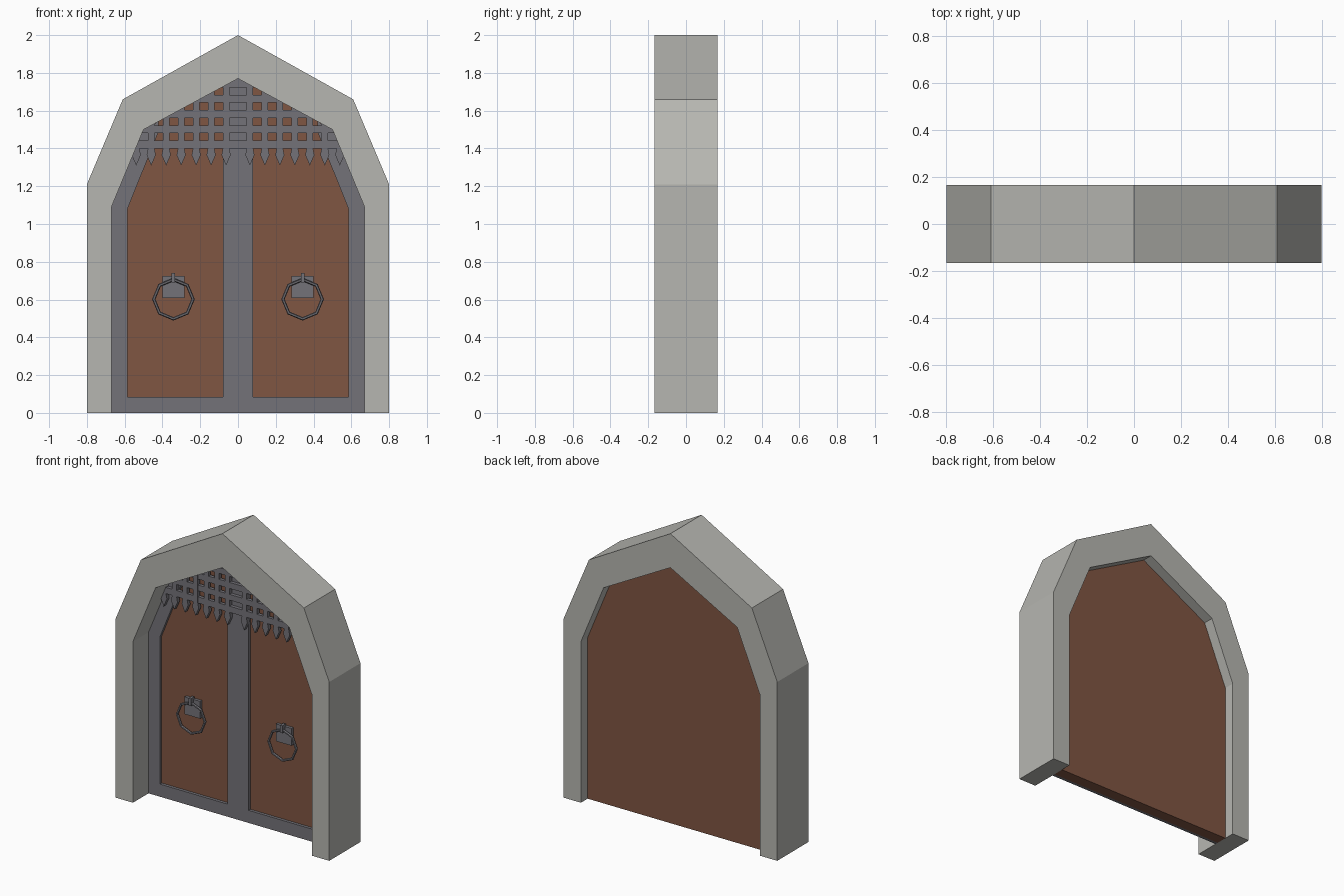
import bpy, bmesh, math
from mathutils import Matrix

if "Cube" in bpy.data.objects:
    bpy.data.objects.remove(bpy.data.objects["Cube"])


def material(name, rgb):
    m = bpy.data.materials.new(name)
    m.diffuse_color = (*rgb, 1)
    m.use_nodes = True
    m.node_tree.nodes["Principled BSDF"].inputs["Base Color"].default_value = m.diffuse_color
    return m


STONE = material("grey_stone", (0.47, 0.47, 0.44))
IRON = material("dark_iron", (0.175, 0.17, 0.19))
WOOD = material("brown_wood", (0.215, 0.092, 0.055))


def finish(bm, name, mat):
    bmesh.ops.recalc_face_normals(bm, faces=bm.faces[:])
    me = bpy.data.meshes.new(name)
    bm.to_mesh(me)
    bm.free()
    me.materials.append(mat)
    ob = bpy.data.objects.new(name, me)
    bpy.context.collection.objects.link(ob)
    return ob


def add_prism(bm, pts, y0, y1):
    """Extrude an x-z outline from y0 to y1."""
    face = bm.faces.new([bm.verts.new((x, y0, z)) for x, z in pts])
    out = bmesh.ops.extrude_face_region(bm, geom=[face], use_keep_orig=True)
    for v in out["geom"]:
        if isinstance(v, bmesh.types.BMVert):
            v.co.y = y1


def prism(name, outlines, y0, y1, mat):
    bm = bmesh.new()
    for pts in outlines:
        add_prism(bm, pts, y0, y1)
    return finish(bm, name, mat)


def rect(x0, x1, z0, z1):
    return [(x0, z0), (x1, z0), (x1, z1), (x0, z1)]


def mirrored(pts):
    return [(-x, z) for x, z in pts]


# Stone arch
outer = [(0.8, 0), (0.8, 1.21), (0.61, 1.66), (0, 2)]
inner = [(0.67, 0), (0.67, 1.09), (0.5, 1.5), (0, 1.77)]


def arch(half):
    return half + mirrored(half[:-1])[::-1]


prism("stone_arch", [arch(outer) + arch(inner)[::-1]], -0.167, 0.167, STONE)

# Wooden door
prism("door_panel", [arch(inner)], 0.02, 0.095, WOOD)

# Iron edging: side stiles, centre post, bottom rail
stile = [(0.67, 0), (0.67, 1.09), (0.5, 1.5), (0.42, 1.543), (0.42, 1.49),
         (0.585, 1.08), (0.585, 0)]
prism("iron_stiles", [stile, mirrored(stile)], 0.0, 0.02, IRON)
prism("centre_post", [rect(-0.08, 0.08, 0, 1.725) + []], 0.0, 0.02, IRON)
prism("bottom_rail", [rect(-0.585, -0.08, 0, 0.085),
                      rect(0.08, 0.585, 0, 0.085)], 0.0, 0.02, IRON)

# Portcullis: spiked uprights and cross bars, ends buried in the stone
uprights = []
for i in range(7):
    x = 0.063 + i * 0.0793
    top = 1.785 - 0.54 * x
    w, s = 0.017, 0.024
    pts = [(x - w, top + 0.54 * w), (x - w, 1.40), (x - s, 1.365), (x, 1.31),
           (x + s, 1.365), (x + w, 1.40), (x + w, top - 0.54 * w)]
    uprights += [pts, mirrored(pts)]
prism("portcullis_uprights", uprights, -0.025, 0.0, IRON)

bars = []
for z0, z1, half in ((1.40, 1.442, 0.55), (1.483, 1.522, 0.51),
                     (1.562, 1.603, 0.40), (1.643, 1.682, 0.25)):
    bars.append(rect(-half, half, z0, z1))
bars.append([(-0.11, 1.722), (0.11, 1.722), (0, 1.78)])
prism("portcullis_bars", bars, -0.024, -0.001, IRON)


# Ring handles
def ring(name, cx, cy, cz, R, r, n=8, m=6):
    bm = bmesh.new()
    loops = []
    for i in range(n):
        a = 2 * math.pi * i / n
        loops.append([bm.verts.new((
            cx + (R + r * math.cos(b)) * math.cos(a),
            cy + r * math.sin(b),
            cz + (R + r * math.cos(b)) * math.sin(a)))
            for b in (2 * math.pi * j / m for j in range(m))])
    for i in range(n):
        p, q = loops[i], loops[(i + 1) % n]
        for j in range(m):
            k = (j + 1) % m
            bm.faces.new((p[j], p[k], q[k], q[j]))
    return finish(bm, name, IRON)


for side, sx in (("left", -1), ("right", 1)):
    cx = sx * 0.342
    prism(side + "_handle_plate", [rect(cx - 0.058, cx + 0.058, 0.608, 0.725)],
          0.0, 0.02, IRON)
    prism(side + "_handle_clasp", [rect(cx - 0.009, cx + 0.009, 0.69, 0.74)],
          -0.028, 0.01, IRON)
    ring(side + "_handle_ring", cx, -0.012, 0.602, 0.104, 0.009)
